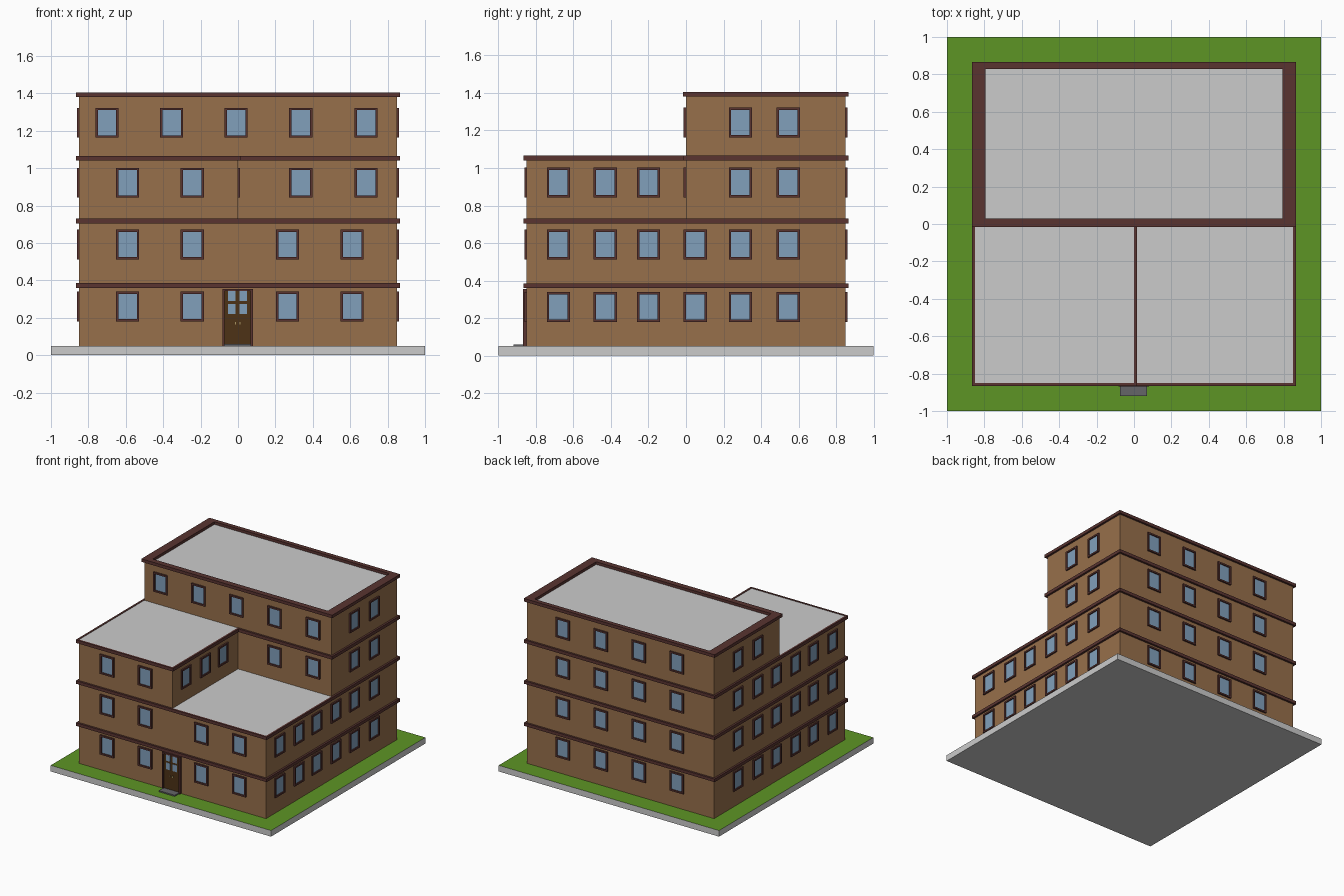
import bpy, bmesh
from mathutils import Matrix, Vector
from math import radians

if "Cube" in bpy.data.objects:
    bpy.data.objects.remove(bpy.data.objects["Cube"])


def mat(name, rgb):
    m = bpy.data.materials.new(name)
    m.diffuse_color = (*rgb, 1)
    m.use_nodes = True
    m.node_tree.nodes["Principled BSDF"].inputs["Base Color"].default_value = m.diffuse_color
    return m


BRICK = mat("brick", (0.31, 0.16, 0.07))
TRIM = mat("trim", (0.10, 0.034, 0.03))
GLASS = mat("glass", (0.22, 0.35, 0.50))
GRASS = mat("grass", (0.11, 0.30, 0.018))
WOOD = mat("wood", (0.075, 0.032, 0.008))
STONE = mat("stone", (0.13, 0.13, 0.14))
METAL = mat("metal", (0.4, 0.3, 0.12))


def finish(name, bm, m=None, normals=True):
    if normals:
        bmesh.ops.recalc_face_normals(bm, faces=bm.faces)
    me = bpy.data.meshes.new(name)
    bm.to_mesh(me)
    bm.free()
    ob = bpy.data.objects.new(name, me)
    bpy.context.collection.objects.link(ob)
    if m:
        me.materials.append(m)
    return ob


def loop(bm, pts, z, mx=Matrix()):
    return [bm.verts.new(mx @ Vector((x, y, z))) for x, y in pts]


def bridge(bm, a, b):
    for i in range(len(a)):
        j = (i + 1) % len(a)
        bm.faces.new((a[i], a[j], b[j], b[i]))


def add_ring(bm, outer, inner, z0, z1, mx=Matrix()):
    ls = [loop(bm, p, z, mx) for p, z in
          ((outer, z0), (outer, z1), (inner, z1), (inner, z0))]
    for i in range(4):
        bridge(bm, ls[i], ls[(i + 1) % 4])


def add_box(bm, x0, x1, y0, y1, z0, z1):
    a, b = (loop(bm, rect(x0, x1, y0, y1), z) for z in (z0, z1))
    bridge(bm, a, b)
    bm.faces.new(a[::-1])
    bm.faces.new(b)


def rect(x0, x1, y0, y1):
    return [(x0, y0), (x1, y0), (x1, y1), (x0, y1)]


def flat(name, pts, z, m=None):
    bm = bmesh.new()
    bm.faces.new(loop(bm, pts, z))
    return finish(name, bm, m, False)


def walls(name, pts, z0, z1):
    bm = bmesh.new()
    bridge(bm, loop(bm, pts, z0), loop(bm, pts, z1))
    return finish(name, bm, BRICK, False)


def ring(name, outer, inner, z0, z1, m=TRIM):
    bm = bmesh.new()
    add_ring(bm, outer, inner, z0, z1)
    return finish(name, bm, m)


def box(name, *a, m=None):
    bm = bmesh.new()
    add_box(bm, *a)
    return finish(name, bm, m)


# storey outlines, grown outward by d
W = 0.85


def square(d=0):
    return rect(-W - d, W + d, -W - d, W + d)


def ell(d=0):
    e = W + d
    return [(-e, -e), (d, -e), (d, -d), (e, -d), (e, e), (-e, e)]


def back(d=0):
    return rect(-W - d, W + d, -d, W + d)


# ground slab with lawn on top
bm = bmesh.new()
low = loop(bm, rect(-1, 1, -1, 1), 0)
bridge(bm, low, loop(bm, rect(-1, 1, -1, 1), 0.05))
bm.faces.new(low[::-1])
finish("ground_slab", bm, None, False)
flat("lawn", rect(-1, 1, -1, 1), 0.05, GRASS)

# walls
walls("lower_walls", square(), 0.05, 0.73)
walls("third_storey_walls", ell(), 0.72, 1.06)
walls("top_storey_walls", back(), 1.05, 1.39)

# trim bands and cornice
P = 0.016
ring("band_1", square(P), square(), 0.36, 0.385)
ring("band_2", square(P), square(), 0.705, 0.73)
ring("band_3", ell(P), ell(), 1.04, 1.066)
ring("cornice", back(P), rect(-0.795, 0.795, 0.03, 0.83), 1.38, 1.405)

# roofs
flat("terrace_roof", rect(0, W, -W, 0), 0.727)
flat("left_wing_roof", rect(-W, 0, -W, 0), 1.063)
flat("main_roof", rect(-0.8, 0.8, 0.025, 0.835), 1.383)

# windows: local x along the wall, local y up, local z outward
ROWS = [0.26, 0.592, 0.922, 1.243]
frames, panes = bmesh.new(), bmesh.new()


def window(x, y, z, turn):
    mx = (Matrix.Translation((x, y, z)) @ Matrix.Rotation(radians(turn), 4, 'Z')
          @ Matrix.Rotation(radians(90), 4, 'X'))
    w, h, t = 0.062, 0.08, 0.013
    add_ring(frames, rect(-w, w, -h, h), rect(-w + t, w - t, -h + t, h - t),
             0, 0.012, mx)
    panes.faces.new(loop(panes, rect(-w + t, w - t, -h + t, h - t), 0.003, mx))


LOWX, MIDX = (-0.59, -0.245, 0.265, 0.61), (0.335, 0.685)
SIDEY = (-0.68, -0.43, -0.20, 0.05, 0.29, 0.545)
for i, z in enumerate(ROWS):
    # front
    for x in (LOWX, LOWX, LOWX[:2], ())[i]:
        window(x, -W, z, 0)
    for x in ((), (), MIDX, (-0.70, -0.355, -0.01) + MIDX)[i]:
        window(x, 0, z, 0)
    # right, including the wall above the terrace
    for y in SIDEY if i < 3 else SIDEY[4:]:
        if i == 2 and y == SIDEY[3]:
            continue
        window(0 if i == 2 and y < 0 else W, y, z, 90)
    # left
    for y in SIDEY if i < 3 else SIDEY[4:]:
        window(-W, y, z, -90)
    # back
    for x in (-0.515, -0.17, 0.175, 0.52):
        window(x, W, z, 180)
finish("window_frames", frames, TRIM)
finish("window_panes", panes, GLASS, False)

# front door
box("door_leaf", -0.072, 0.068, -0.858, -0.848, 0.05, 0.345, m=WOOD)
bm = bmesh.new()
for x0, x1, z0, z1 in ((-0.084, -0.071, 0.05, 0.355), (0.067, 0.08, 0.05, 0.355),
                       (-0.071, 0.067, 0.343, 0.355)):
    add_box(bm, x0, x1, -0.868, -0.848, z0, z1)
finish("door_frame", bm, TRIM)
lights, knobs = bmesh.new(), bmesh.new()
for x in (-0.033, 0.029):
    for z in (0.317, 0.247):
        add_box(lights, x - 0.02, x + 0.02, -0.86, -0.857, z - 0.028, z + 0.028)
for x in (-0.014, 0.010):
    add_box(knobs, x - 0.003, x + 0.003, -0.864, -0.857, 0.165, 0.178)
finish("door_panes", lights, GLASS)
finish("door_handles", knobs, METAL)
box("door_step", -0.075, 0.07, -0.92, -0.85, 0.05, 0.06, m=STONE)
